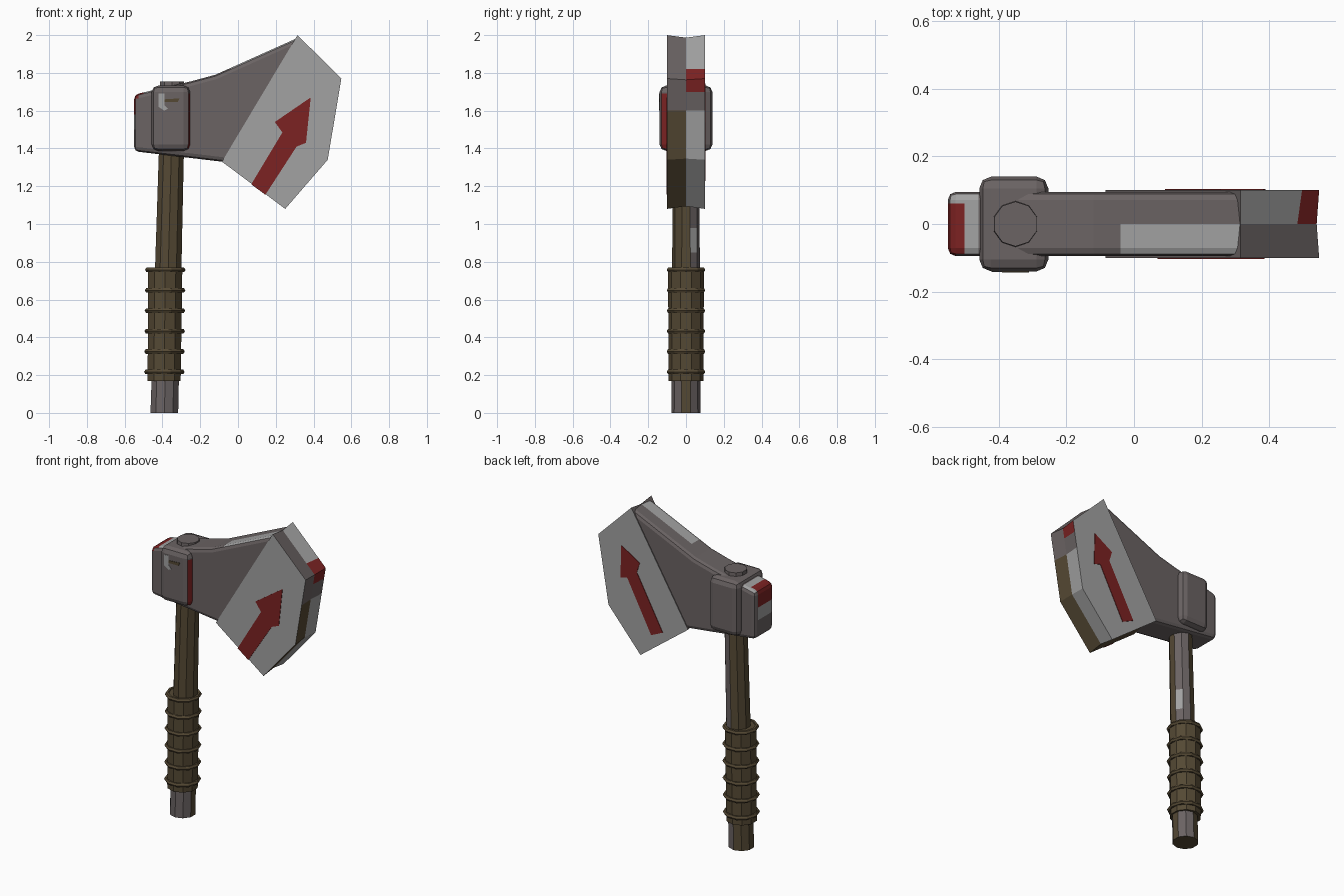
import bpy, bmesh, math
from mathutils import Vector

if "Cube" in bpy.data.objects:
    bpy.data.objects.remove(bpy.data.objects["Cube"])


def material(name, rgb):
    m = bpy.data.materials.new(name)
    m.diffuse_color = (*rgb, 1)
    m.use_nodes = True
    m.node_tree.nodes["Principled BSDF"].inputs["Base Color"].default_value = m.diffuse_color
    return m


DARK, LIGHT, RED, BROWN = range(4)
MATS = [material("dark grey metal", (0.145, 0.125, 0.125)),
        material("light grey metal", (0.36, 0.36, 0.36)),
        material("red paint", (0.2, 0.016, 0.016)),
        material("brown wood", (0.09, 0.066, 0.034))]


def finish(name, bm, rule):
    """Turn a bmesh into an object; rule(centre, normal) gives the colour index."""
    bmesh.ops.recalc_face_normals(bm, faces=bm.faces)
    bm.normal_update()
    for f in bm.faces:
        f.material_index = rule(f.calc_center_median(), f.normal)
        f.smooth = False
    me = bpy.data.meshes.new(name)
    bm.to_mesh(me)
    bm.free()
    for m in MATS:
        me.materials.append(m)
    ob = bpy.data.objects.new(name, me)
    bpy.context.collection.objects.link(ob)
    return ob


def plain(colour):
    return lambda c, n: colour


def slab(profile, y0, y1):
    """Extrude an (x, z) outline between two y values."""
    bm = bmesh.new()
    a = [bm.verts.new((x, y0, z)) for x, z in profile]
    b = [bm.verts.new((x, y1, z)) for x, z in profile]
    bm.faces.new(a)
    bm.faces.new(b[::-1])
    for i in range(len(a)):
        j = (i + 1) % len(a)
        bm.faces.new((a[i], b[i], b[j], a[j]))
    bmesh.ops.recalc_face_normals(bm, faces=bm.faces)
    bm.normal_update()
    return bm


def cut(bm, axis, value, test):
    """Split the faces that pass the test along an axis-aligned plane."""
    no = Vector((0, 0, 0))
    no[axis] = 1
    bm.normal_update()
    faces = [f for f in bm.faces if test(f.calc_center_median(), f.normal)]
    edges = list({e for f in faces for e in f.edges})
    verts = list({v for f in faces for v in f.verts})
    bmesh.ops.bisect_plane(bm, geom=verts + edges + faces, dist=1e-5,
                           plane_co=no * value, plane_no=no)


def tube(name, rings, sides, rule):
    """Loft rings of (x, z, radius) into a closed prism."""
    bm = bmesh.new()
    loops = []
    for x, z, r in rings:
        loops.append([bm.verts.new((x + r * math.cos(math.tau * (k + .5) / sides),
                                    r * math.sin(math.tau * (k + .5) / sides), z))
                      for k in range(sides)])
    for a, b in zip(loops, loops[1:]):
        for i in range(sides):
            j = (i + 1) % sides
            bm.faces.new((a[i], a[j], b[j], b[i]))
    bm.faces.new(loops[0][::-1])
    bm.faces.new(loops[-1])
    return finish(name, bm, rule)


# Handle: slightly leaning wooden shaft with worn grey faces
def handle_rule(c, n):
    if n.x > 0.1 and n.y > 0.1:
        return LIGHT if 0.85 < c.z < 0.98 and n.x > 0.6 else DARK
    if c.z < 0.17 and n.y < -0.5:
        return DARK
    return BROWN


def axis_x(z):
    return -0.39 + 0.027 * z


tube("handle", [(axis_x(z), z, r) for z, r in
                ((0, .077), (.17, .076), (.85, .073), (.98, .072), (1.5, .069))],
     10, handle_rule)

# Grip wrap and its raised bands
tube("grip", [(-.391, .17, .092), (-.385, .765, .095)], 10, plain(BROWN))
for i in range(6):
    z = 0.217 + 0.108 * i
    bpy.ops.mesh.primitive_torus_add(location=(-.39 + .005 * i / 5, 0, z), major_segments=10,
                                     minor_segments=6, major_radius=.093, minor_radius=.014)
    band = bpy.context.object
    band.name = f"grip_band_{i + 1}"
    band.data.materials.append(MATS[BROWN])

# Axe head body, chamfered everywhere except where it enters the blade
body = slab([(-.55, 1.385), (-.55, 1.685), (-.25, 1.755), (-.12, 1.79),
             (.315, 1.985), (-.05, 1.322), (-.085, 1.33)], -.095, .095)


def at_end(v):
    return v.co.x > -.06 and (v.co.z > 1.9 or v.co.z < 1.4)


edges = [e for e in body.edges if not all(at_end(v) for v in e.verts)
         and e.calc_face_angle(0) > math.radians(30)]
bmesh.ops.bevel(body, geom=edges, offset=.024, segments=2, profile=.5, affect='EDGES')


def up(c, n):
    return n.z > .8 and c.x > -.3


def rear(c, n):
    return c.x < -.3 and abs(n.y) < .9


cut(body, 1, 0, up)
cut(body, 0, -.04, up)
for axis, value in ((1, .06), (0, -.5), (0, -.46), (2, 1.58), (2, 1.5)):
    cut(body, axis, value, rear)


def body_rule(c, n):
    if up(c, n) and c.x > -.04 and c.y < 0:
        return LIGHT
    if rear(c, n) and c.x < -.46 and c.z > 1.5:
        if c.x < -.5 and c.z > 1.58 and c.y < .06:
            return RED
        if n.z > .5 or (c.z < 1.58 and c.y < .06):
            return LIGHT
    return DARK


finish("head_body", body, body_rule)

# Blade: thick plate whose rim dips slightly along the middle
outline = [(.315, 2.0), (.547, 1.77), (.475, 1.34), (.25, 1.08), (-.085, 1.33)]
blade = bmesh.new()
loops = []
for y, s in ((-.101, 1), (0, .97), (.101, 1)):
    loops.append([blade.verts.new((.3 + (x - .3) * s, y, 1.55 + (z - 1.55) * s))
                  for x, z in outline])
blade.faces.new(loops[0])
blade.faces.new(loops[2][::-1])
for a, b in zip(loops, loops[1:]):
    for i in range(5):
        j = (i + 1) % 5
        blade.faces.new((a[i], a[j], b[j], b[i]))
bmesh.ops.recalc_face_normals(blade, faces=blade.faces)
for z in (1.6, 1.7, 1.82):
    cut(blade, 2, z, lambda c, n: abs(n.y) < .8 and n.x > .5)


def blade_rule(c, n):
    if abs(n.y) > .8:
        return LIGHT
    if c.y < 0:
        return BROWN if c.z < 1.6 else DARK
    if 1.7 < c.z < 1.82:
        return RED
    return LIGHT if c.z < 1.6 or c.z > 1.82 else DARK


finish("blade", blade, blade_rule)

# Painted arrows on both blade faces
front_arrow = [(.07, 1.21), (.145, 1.155), (.31, 1.41), (.36, 1.43),
               (.385, 1.67), (.195, 1.54), (.235, 1.485)]
back_arrow = [(.092, 1.265), (.173, 1.228), (.342, 1.55), (.389, 1.537),
              (.383, 1.743), (.254, 1.664), (.274, 1.60)]
finish("front_arrow", slab(front_arrow, -.104, -.1), plain(RED))
finish("back_arrow", slab(back_arrow, .1, .104), plain(RED))

# Collar around the head, red paint on the front part of its blade side
collar = slab([(-.457, 1.387), (-.253, 1.387), (-.253, 1.733), (-.457, 1.733)], -.14, .14)
bmesh.ops.bevel(collar, geom=collar.edges[:], offset=.035, segments=2,
                profile=.5, affect='EDGES')
cut(collar, 1, 0, lambda c, n: n.x > .9)
cut(collar, 2, 1.69, lambda c, n: n.x > .6)
finish("collar", collar,
       lambda c, n: RED if n.x > .6 and c.y < 0 and c.z < 1.69 else DARK)

# Scuffs on the collar front
finish("collar_scuff", slab([(-.42, 1.69), (-.42, 1.62), (-.39, 1.6), (-.37, 1.61),
                             (-.39, 1.63), (-.39, 1.69)], -.142, -.139), plain(LIGHT))
finish("collar_stain", slab([(-.39, 1.645), (-.32, 1.645), (-.31, 1.665), (-.39, 1.66)],
                            -.143, -.139), plain(BROWN))

# Handle end cap on top of the collar
tube("top_cap", [(-.35, 1.70, .07), (-.35, 1.755, .066)], 10, plain(DARK))
